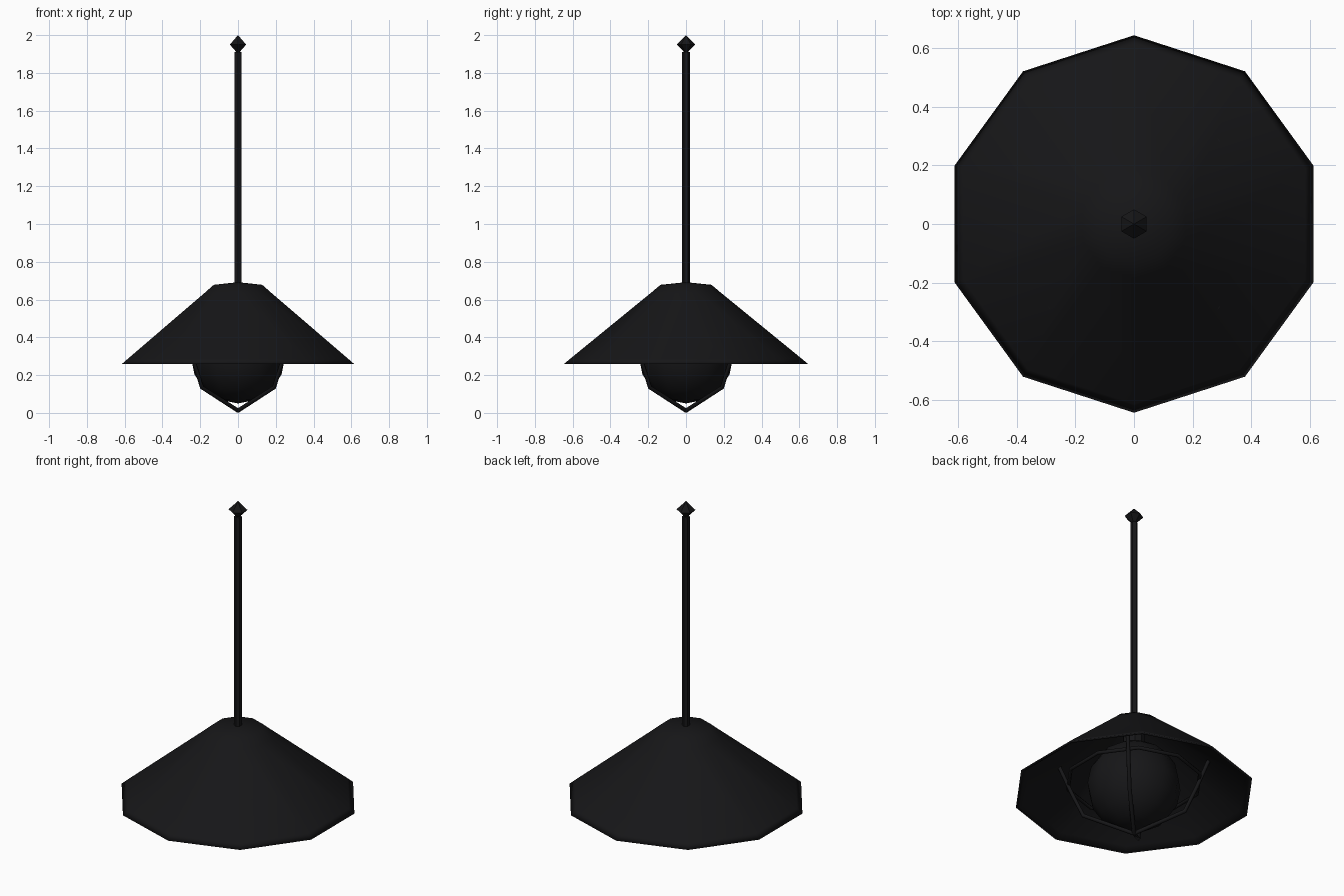
import bpy, bmesh
from math import pi, cos, sin

if "Cube" in bpy.data.objects:
    bpy.data.objects.remove(bpy.data.objects["Cube"])

black = bpy.data.materials.new("black_metal")
black.diffuse_color = (0.008, 0.008, 0.009, 1)
black.use_nodes = True
black.node_tree.nodes["Principled BSDF"].inputs["Base Color"].default_value = black.diffuse_color


def lathe(name, profile, sides, smooth=None):
    """Revolve an (r, z) profile; one vertex of each ring lies on +y."""
    bm = bmesh.new()
    rings = []
    for r, z in profile:
        if r == 0:
            rings.append([bm.verts.new((0, 0, z))] * sides)
        else:
            rings.append([bm.verts.new((r * cos(pi / 2 + 2 * pi * i / sides),
                                        r * sin(pi / 2 + 2 * pi * i / sides), z))
                          for i in range(sides)])
    for a, b in zip(rings, rings[1:]):
        for i in range(sides):
            j = (i + 1) % sides
            bm.faces.new(dict.fromkeys((a[i], a[j], b[j], b[i])))
    bmesh.ops.recalc_face_normals(bm, faces=bm.faces)
    for f in bm.faces:
        f.smooth = smooth is not None
    me = bpy.data.meshes.new(name)
    bm.to_mesh(me)
    bm.free()
    me.materials.append(black)
    ob = bpy.data.objects.new(name, me)
    bpy.context.collection.objects.link(ob)
    return ob


def wire(name, points, radius, cyclic=False):
    """Thin bar following a polyline."""
    cu = bpy.data.curves.new(name, 'CURVE')
    cu.dimensions = '3D'
    cu.bevel_depth = radius
    cu.bevel_resolution = 1
    cu.use_fill_caps = True
    sp = cu.splines.new('POLY')
    sp.points.add(len(points) - 1)
    for p, co in zip(sp.points, points):
        p.co = (*co, 1)
    sp.use_cyclic_u = cyclic
    cu.materials.append(black)
    ob = bpy.data.objects.new(name, cu)
    bpy.context.collection.objects.link(ob)
    return ob


# Ten-sided hollow shade with rim and collar loops
lathe("shade", [(0, 0.692), (0.135, 0.678), (0.185, 0.636), (0.615, 0.285),
                (0.645, 0.26), (0.625, 0.26), (0.60, 0.28), (0.13, 0.662),
                (0, 0.672)], 10, smooth=True)

# Hanging rod and diamond finial
lathe("rod", [(0, 0.67), (0.02, 0.67), (0.02, 1.91), (0, 1.91)], 6)
lathe("finial", [(0, 1.9), (0.05, 1.95), (0, 2.0)], 6)

# Glass globe and its socket
R, C, N = 0.25, 0.30, 8
globe = [(0 if k in (0, N) else R * sin(pi * k / N), C - R * cos(pi * k / N))
         for k in range(N + 1)]
lathe("globe", globe, 12, smooth=True)
lathe("socket", [(0, 0.53), (0.06, 0.53), (0.06, 0.67), (0, 0.67)], 10)

# Protective cage: four diagonal bars and a hoop
for i in range(4):
    a = pi / 4 + i * pi / 2
    path = [(0, 0.012), (0.27, 0.135), (0.33, 0.27), (0.40, 0.445)]
    wire(f"cage_bar_{i + 1}", [(r * cos(a), r * sin(a), z) for r, z in path], 0.011)
wire("cage_hoop", [(0.36 * cos(pi / 2 + i * pi / 5), 0.36 * sin(pi / 2 + i * pi / 5), 0.33)
                   for i in range(10)], 0.01, cyclic=True)
